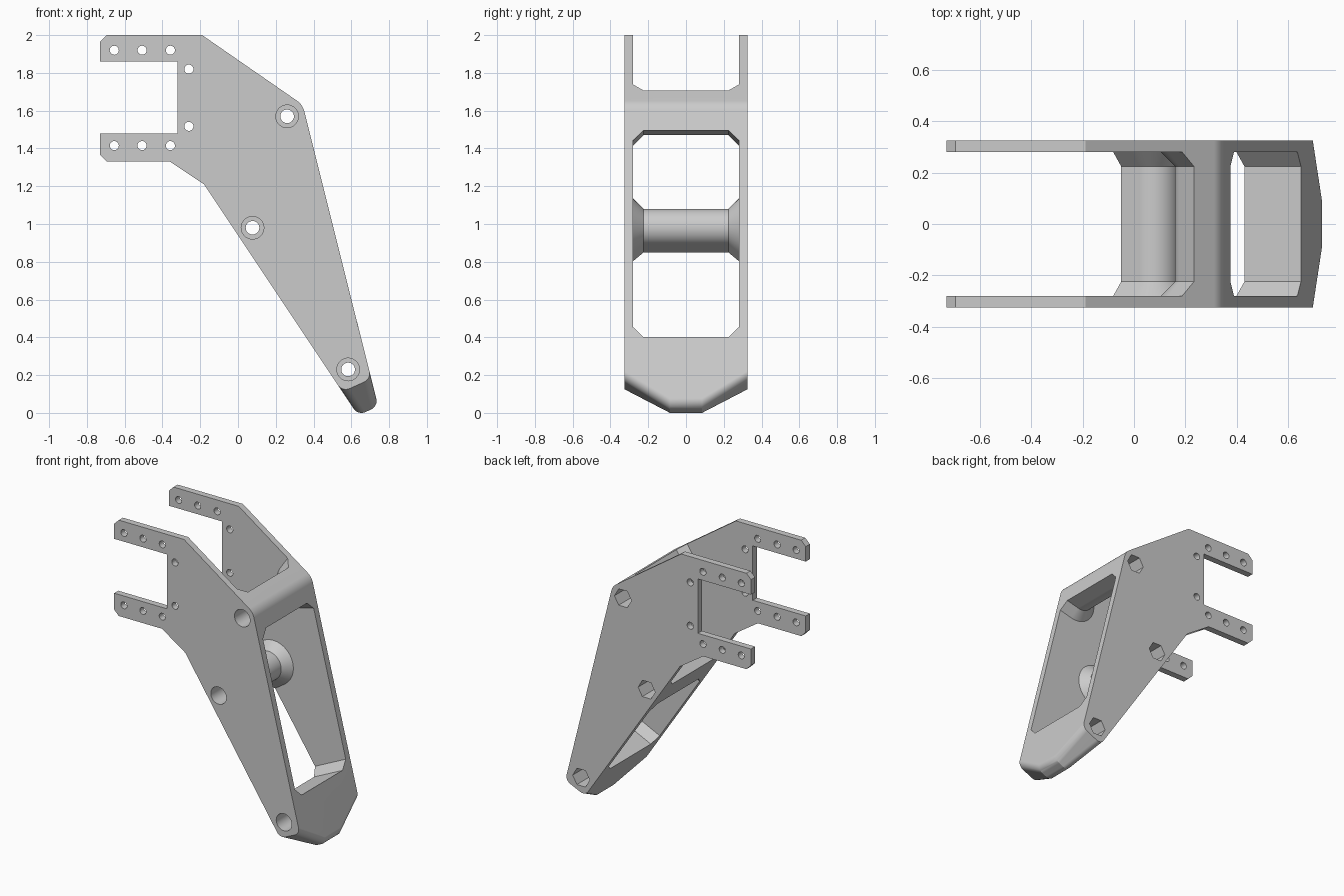
import bpy, bmesh, math
from mathutils import Vector

cube = bpy.data.objects.get("Cube")
if cube:
    bpy.data.objects.remove(cube, do_unlink=True)

grey = bpy.data.materials.new("plain grey")
grey.use_nodes = True
grey.diffuse_color = (0.6, 0.6, 0.6, 1)
grey.node_tree.nodes["Principled BSDF"].inputs["Base Color"].default_value = (0.6, 0.6, 0.6, 1)


def loft(name, sections):
    """Solid through (y, outline) sections, each outline a list of (x, z)."""
    bm = bmesh.new()
    rings = [[bm.verts.new((x, y, z)) for x, z in pts] for y, pts in sections]
    for a, b in zip(rings, rings[1:]):
        for i in range(len(a)):
            j = (i + 1) % len(a)
            bm.faces.new((a[i], a[j], b[j], b[i]))
    bm.faces.new(rings[0])
    bm.faces.new(rings[-1])
    bmesh.ops.recalc_face_normals(bm, faces=bm.faces)
    mesh = bpy.data.meshes.new(name)
    bm.to_mesh(mesh)
    bm.free()
    mesh.materials.append(grey)
    obj = bpy.data.objects.new(name, mesh)
    bpy.context.collection.objects.link(obj)
    return obj


def cut(target, cutter):
    """Subtract the cutter, then discard it."""
    cutter.hide_render = True
    mod = target.modifiers.new("cut", 'BOOLEAN')
    mod.operation, mod.solver, mod.object = 'DIFFERENCE', 'EXACT', cutter
    bpy.context.view_layer.objects.active = target
    bpy.ops.object.modifier_apply(modifier=mod.name)
    bpy.data.objects.remove(cutter, do_unlink=True)


def rounded(corners, steps=8):
    """Outline from (x, z, radius) corners."""
    out = []
    for i, (x, z, r) in enumerate(corners):
        p = Vector((x, z))
        if not r:
            out.append((x, z))
            continue
        a = (Vector(corners[i - 1][:2]) - p).normalized()
        b = (Vector(corners[(i + 1) % len(corners)][:2]) - p).normalized()
        half = a.angle(b) / 2
        centre = p + (a + b).normalized() * r / math.sin(half)
        start = p + a * r / math.tan(half) - centre
        end = p + b * r / math.tan(half) - centre
        for k in range(steps + 1):
            spoke = start.lerp(end, k / steps).normalized() * r
            out.append(tuple(centre + spoke))
    return out


def ring(c, r, n, turn=0):
    return [(c[0] + r * math.cos(math.tau * k / n + turn), c[1] + r * math.sin(math.tau * k / n + turn))
            for k in range(n)]


def drill(target, c, r, y0, y1, n=32):
    pts = ring(c, r, n)
    cut(target, loft("drill", [(y0, pts), (y1, pts)]))


# Body outline; the tip slides down the arm towards the middle of the width
def body_outline(c):
    left_z = (c + 0.282) / 1.3
    right_z = (c + 0.338) / 1.113
    return rounded([
        (-0.73, 1.965, 0), (-0.695, 2.0, 0), (-0.19, 2.0, 0), (0.342, 1.632, 0.095),
        (0.751 - 0.2513 * right_z, right_z, 0.05), (0.627 - 0.667 * left_z, left_z, 0.05),
        (-0.18, 1.21, 0), (-0.36, 1.33, 0), (-0.695, 1.33, 0), (-0.73, 1.365, 0),
        (-0.73, 1.48, 0), (-0.32, 1.48, 0), (-0.32, 1.86, 0), (-0.73, 1.86, 0)])


side, middle = body_outline(-0.137), body_outline(-0.299)
body = loft("forked_arm", [(-0.325, side), (-0.085, middle), (0.085, middle), (0.325, side)])


# Space between the side plates, with a chamfered floor at the foot
def floor_outline(rise):
    return [(-1, -0.386 + rise), (1, 0.567 + rise), (1, 2.2), (-1, 2.2)]


cavity = loft("cavity", [(-0.28, floor_outline(0.06)), (-0.225, floor_outline(0)),
                         (0.225, floor_outline(0)), (0.28, floor_outline(0.06))])


# Cross struts: round on the inside, running straight out to the outer faces, flared at the ends
def strut_outline(c, r, out_a, out_b, steps=24):
    """Arc on the inner side between outward angles out_a and out_b."""
    a0 = out_a + math.pi / 2
    a1 = out_b + math.pi * 1.5
    pts = [(c[0] + r * math.cos(a0 + (a1 - a0) * k / steps),
            c[1] + r * math.sin(a0 + (a1 - a0) * k / steps)) for k in range(steps + 1)]
    for p, a in ((pts[-1], out_b), (pts[0], out_a)):
        pts.append((p[0] + 0.3 * math.cos(a), p[1] + 0.3 * math.sin(a)))
    return pts


bridge, bar, foot = (0.26, 1.57), (0.077, 0.98), (0.583, 0.23)
for c, out_a, out_b in ((bridge, math.radians(55.3), math.radians(14.1)),
                        (bar, math.radians(213.7), math.radians(213.7))):
    wide, narrow = (strut_outline(c, r, out_a, out_b) for r in (0.175, 0.1))
    cut(cavity, loft("strut", [(-0.3, wide), (-0.225, narrow), (0.225, narrow), (0.3, wide)]))
cut(body, cavity)

# Bolt holes: round recess in front, hexagonal recess behind
for c in (bridge, bar, foot):
    drill(body, c, 0.036, -0.5, 0.5)
    drill(body, c, 0.06, -0.5, -0.18)
    hexagon = ring(c, 0.066, 6)
    cut(body, loft("nut_pocket", [(0.18, hexagon), (0.5, hexagon)]))

# Small mounting holes
mounts = [(x, z) for x in (-0.655, -0.508, -0.358) for z in (1.92, 1.415)]
for c in mounts + [(-0.26, 1.82), (-0.26, 1.517)]:
    drill(body, c, 0.024, -0.5, 0.5, 24)

# Smooth the rounded faces, keep the edges sharp
bpy.ops.object.select_all(action='DESELECT')
body.select_set(True)
bpy.context.view_layer.objects.active = body
bpy.ops.object.shade_smooth_by_angle(angle=math.radians(25))
weighted = body.modifiers.new("even shading", 'WEIGHTED_NORMAL')
weighted.keep_sharp = True
